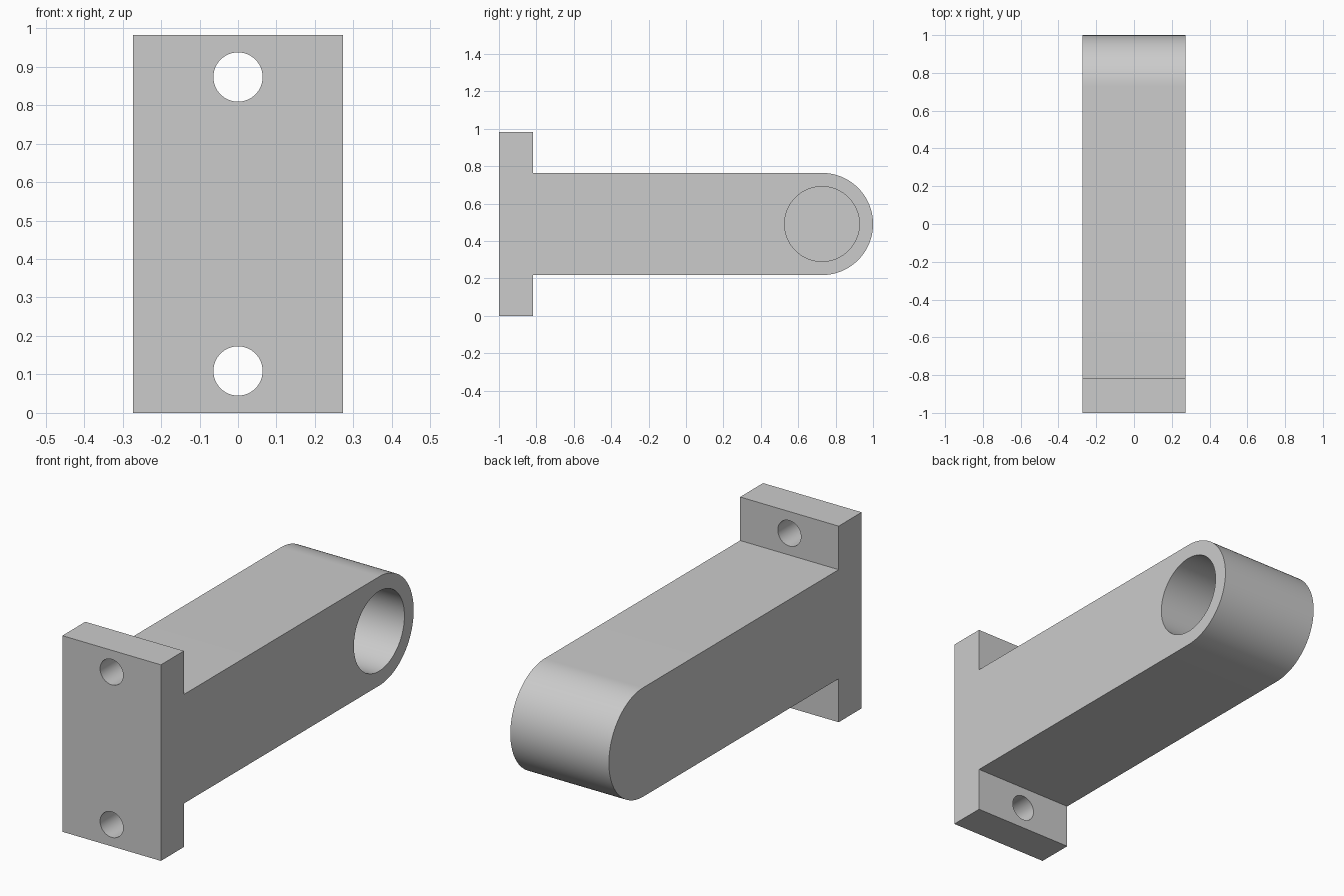
import bpy, bmesh, math
from mathutils import Vector

if "Cube" in bpy.data.objects:
    bpy.data.objects.remove(bpy.data.objects["Cube"], do_unlink=True)

HALF_W = 0.273               # half width, also the arm's end radius
MID_Z, TOP_Z = 0.491, 0.982
PLATE_Y, END_Y = -0.818, 0.727
BORE_R, BORE_DEPTH = 0.2, 0.46
BOLT_R, BOLT_OFFSET = 0.064, 0.382

grey = bpy.data.materials.new("plain grey")
grey.use_nodes = True
colour = (0.6, 0.6, 0.6, 1)
grey.diffuse_color = colour
grey.node_tree.nodes["Principled BSDF"].inputs["Base Color"].default_value = colour


def cylinder(name, radius, depth, location, rotation):
    bpy.ops.mesh.primitive_cylinder_add(vertices=96, radius=radius, depth=depth,
                                        location=location, rotation=rotation)
    obj = bpy.context.object
    obj.name = name
    obj.hide_render = True
    obj.data.materials.append(grey)
    return obj


# Side profile: mounting plate, straight arm and round end
low, high = MID_Z - HALF_W, MID_Z + HALF_W
profile = [(-1, 0), (PLATE_Y, 0), (PLATE_Y, low)]
for i in range(65):
    a = -math.pi / 2 + math.pi * i / 64
    profile.append((END_Y + HALF_W * math.cos(a), MID_Z + HALF_W * math.sin(a)))
profile += [(PLATE_Y, high), (PLATE_Y, TOP_Z), (-1, TOP_Z)]

bm = bmesh.new()
face = bm.faces.new([bm.verts.new((-HALF_W, y, z)) for y, z in profile])
extruded = bmesh.ops.extrude_face_region(bm, geom=[face])["geom"]
bmesh.ops.translate(bm, vec=Vector((2 * HALF_W, 0, 0)),
                    verts=[g for g in extruded if isinstance(g, bmesh.types.BMVert)])
bmesh.ops.recalc_face_normals(bm, faces=bm.faces)
mesh = bpy.data.meshes.new("bracket")
bm.to_mesh(mesh)
bm.free()
bracket = bpy.data.objects.new("bracket", mesh)
bpy.context.collection.objects.link(bracket)
mesh.materials.append(grey)

# Two bolt holes through the plate, and a blind bore in the left side of the arm
cutters = [cylinder("bolt_hole_cutter", BOLT_R, 0.4, (0, -0.91, MID_Z + s * BOLT_OFFSET),
                    (math.pi / 2, 0, 0)) for s in (-1, 1)]
bore_length = BORE_DEPTH + 0.1
cutters.append(cylinder("bore_cutter", BORE_R, bore_length,
                        (HALF_W + 0.1 - bore_length / 2, END_Y, MID_Z),
                        (0, math.pi / 2, 0)))

bpy.ops.object.select_all(action="DESELECT")
bracket.select_set(True)
bpy.context.view_layer.objects.active = bracket
for cutter in cutters:
    mod = bracket.modifiers.new("cut", "BOOLEAN")
    mod.operation = "DIFFERENCE"
    mod.solver = "EXACT"
    mod.object = cutter
    bpy.ops.object.modifier_apply(modifier=mod.name)
    bpy.data.objects.remove(cutter, do_unlink=True)

bpy.ops.object.shade_smooth_by_angle(angle=math.radians(30))
